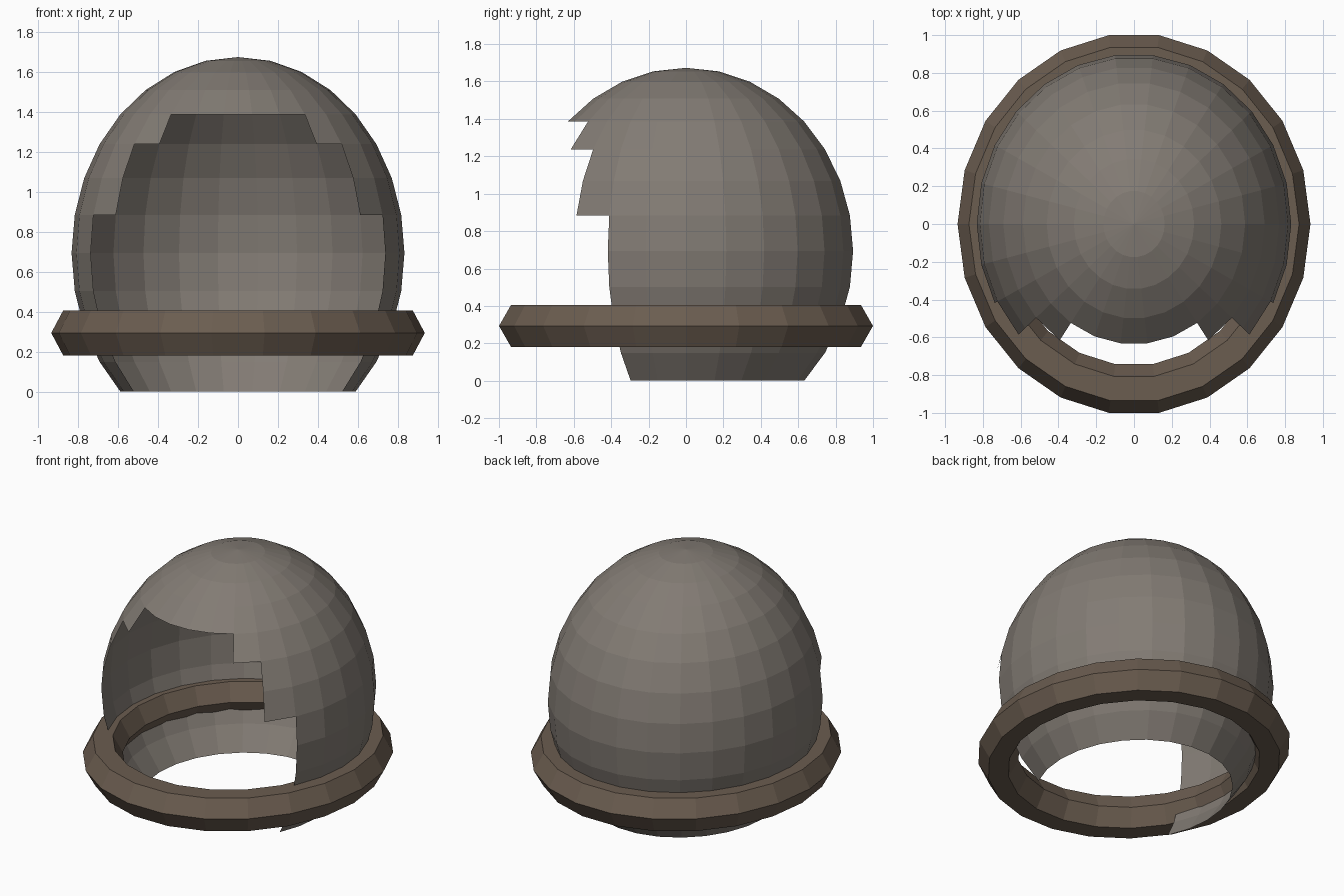
import bpy, bmesh
from math import sin, cos, pi, radians

if "Cube" in bpy.data.objects:
    bpy.data.objects.remove(bpy.data.objects["Cube"])

X_SCALE = 0.925  # everything is slightly narrower than deep


def lathe(name, profile, segments, color, closed=False, keep=lambda i, j: True):
    """Revolve (radius, z) points about z; keep(i, j) selects ring i, segment j."""
    bm = bmesh.new()
    rings = []
    for r, z in profile:
        if r < 1e-5:
            rings.append([bm.verts.new((0, 0, z))] * segments)
        else:
            rings.append([bm.verts.new((r * X_SCALE * cos(2 * pi * j / segments),
                                        r * sin(2 * pi * j / segments), z))
                          for j in range(segments)])
    n = len(rings)
    for i in range(n if closed else n - 1):
        a, b = rings[i], rings[(i + 1) % n]
        for j in range(segments):
            if keep(i, j):
                k = (j + 1) % segments
                quad = list(dict.fromkeys((a[j], a[k], b[k], b[j])))
                bm.faces.new(quad)
    loose = [v for v in bm.verts if not v.link_faces]
    bmesh.ops.delete(bm, geom=loose, context='VERTS')
    mesh = bpy.data.meshes.new(name)
    bm.to_mesh(mesh)
    bm.free()
    obj = bpy.data.objects.new(name, mesh)
    bpy.context.collection.objects.link(obj)
    mat = bpy.data.materials.new(name + "_color")
    mat.diffuse_color = (*color, 1)
    mat.use_nodes = True
    mat.node_tree.nodes["Principled BSDF"].inputs["Base Color"].default_value = mat.diffuse_color
    mesh.materials.append(mat)
    return obj


# Dome shell: sphere cut off 45 degrees below its equator, stepped face opening
SEG = 26
dome_profile = [(0.9 * cos(radians(a)), 0.693 + 0.98 * sin(radians(a)))
                for a in [-45 + 11.25 * i for i in range(13)]]


def outside_opening(ring, seg):
    half_width = 4.5 if ring < 5 else 3.5 if ring < 7 else 2.5 if ring < 8 else 0
    return abs(seg + 0.5 - SEG * 0.75) >= half_width


lathe("helmet_dome", dome_profile, SEG, (0.225, 0.2, 0.175), keep=outside_opening)

# Collar: ring with a hexagonal section
collar_profile = [(0.88 + 0.13 * cos(pi * k / 3), 0.293 + 0.13 * sin(pi * k / 3))
                  for k in range(6)]
lathe("collar_ring", collar_profile, 22, (0.147, 0.109, 0.08), closed=True)
